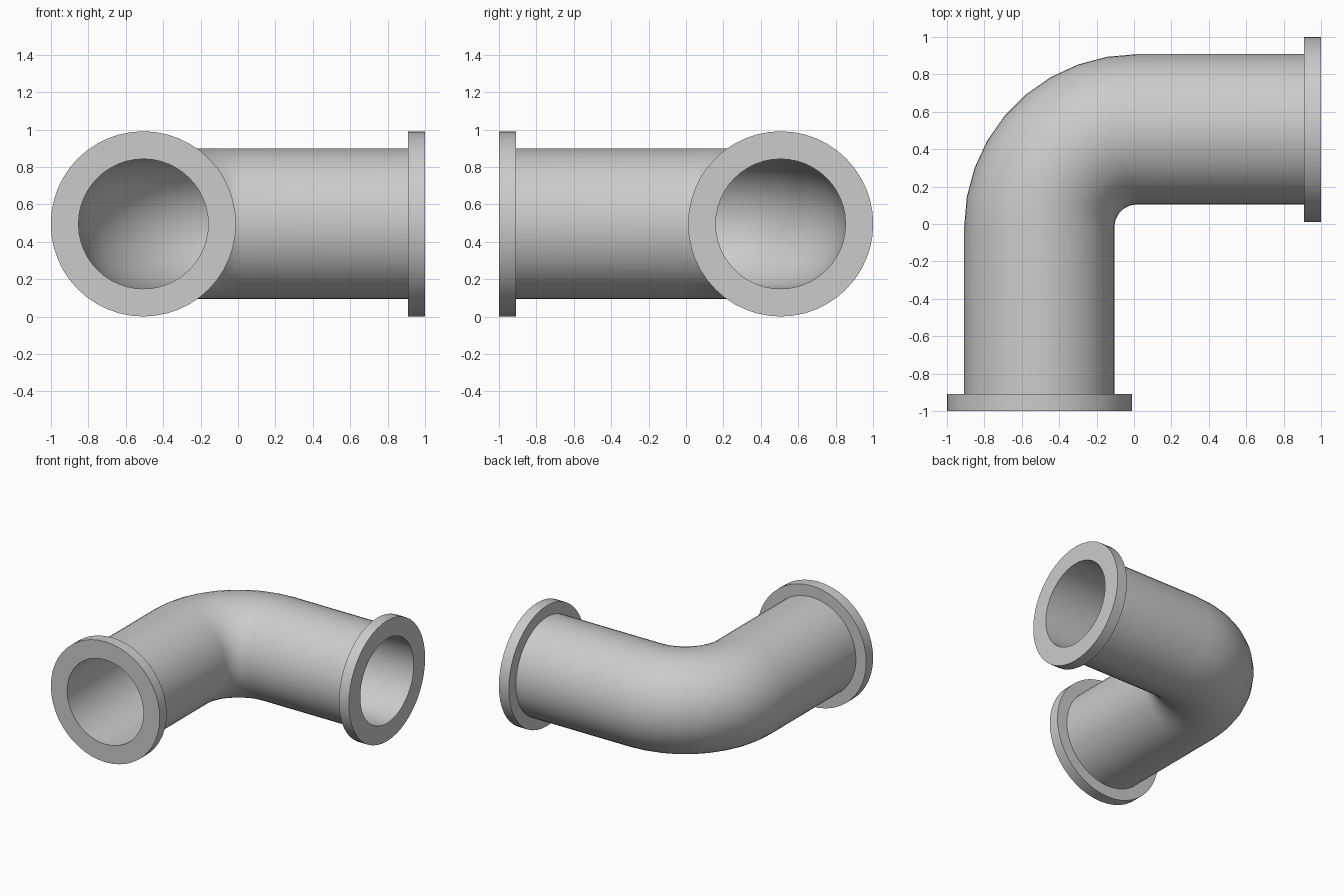
import bpy, bmesh
from math import sin, cos, pi, radians
from mathutils import Vector

if "Cube" in bpy.data.objects:
    bpy.data.objects.remove(bpy.data.objects["Cube"])

SIDES = 48
AXIS = 0.506          # offset of both pipe centrelines
ZC = 0.496            # centreline height
R_OUT, R_IN, R_FLANGE = 0.402, 0.347, 0.495
FLANGE_T = 0.09
C = 0.015             # bend centre is (C, -C)
R_BEND = AXIS + C
STEPS = 9

# Centreline stations: (position, direction)
start = (Vector((-AXIS, -1, ZC)), Vector((0, 1, 0)))
start_in = (Vector((-AXIS, -1 + FLANGE_T, ZC)), Vector((0, 1, 0)))
end_in = (Vector((1 - FLANGE_T, AXIS, ZC)), Vector((1, 0, 0)))
end = (Vector((1, AXIS, ZC)), Vector((1, 0, 0)))
bend = []
for i in range(STEPS + 1):
    a = pi / 2 * i / STEPS
    bend.append((Vector((C - R_BEND * cos(a), -C + R_BEND * sin(a), ZC)),
                 Vector((sin(a), cos(a), 0))))

# Closed loop of sections: along the outside, then back through the bore
sections = [(start, R_FLANGE), (start_in, R_FLANGE), (start_in, R_OUT)]
sections += [(s, R_OUT) for s in bend]
sections += [(end_in, R_OUT), (end_in, R_FLANGE), (end, R_FLANGE), (end, R_IN)]
sections += [(s, R_IN) for s in reversed(bend)]
sections += [(start, R_IN)]

# Flanged elbow pipe
bm = bmesh.new()
rings = []
for (pos, direction), r in sections:
    side = direction.cross(Vector((0, 0, 1)))
    rings.append([bm.verts.new(pos + r * (side * cos(t) + Vector((0, 0, 1)) * sin(t)))
                  for t in (2 * pi * k / SIDES for k in range(SIDES))])
for n, a in enumerate(rings):
    b = rings[(n + 1) % len(rings)]
    for k in range(SIDES):
        m = (k + 1) % SIDES
        bm.faces.new((a[k], a[m], b[m], b[k]))
bmesh.ops.recalc_face_normals(bm, faces=bm.faces)
mesh = bpy.data.meshes.new("elbow_pipe")
bm.to_mesh(mesh)
bm.free()
pipe = bpy.data.objects.new("elbow_pipe", mesh)
bpy.context.collection.objects.link(pipe)
bpy.context.view_layer.objects.active = pipe
pipe.select_set(True)
bpy.ops.object.shade_smooth_by_angle(angle=radians(30))
